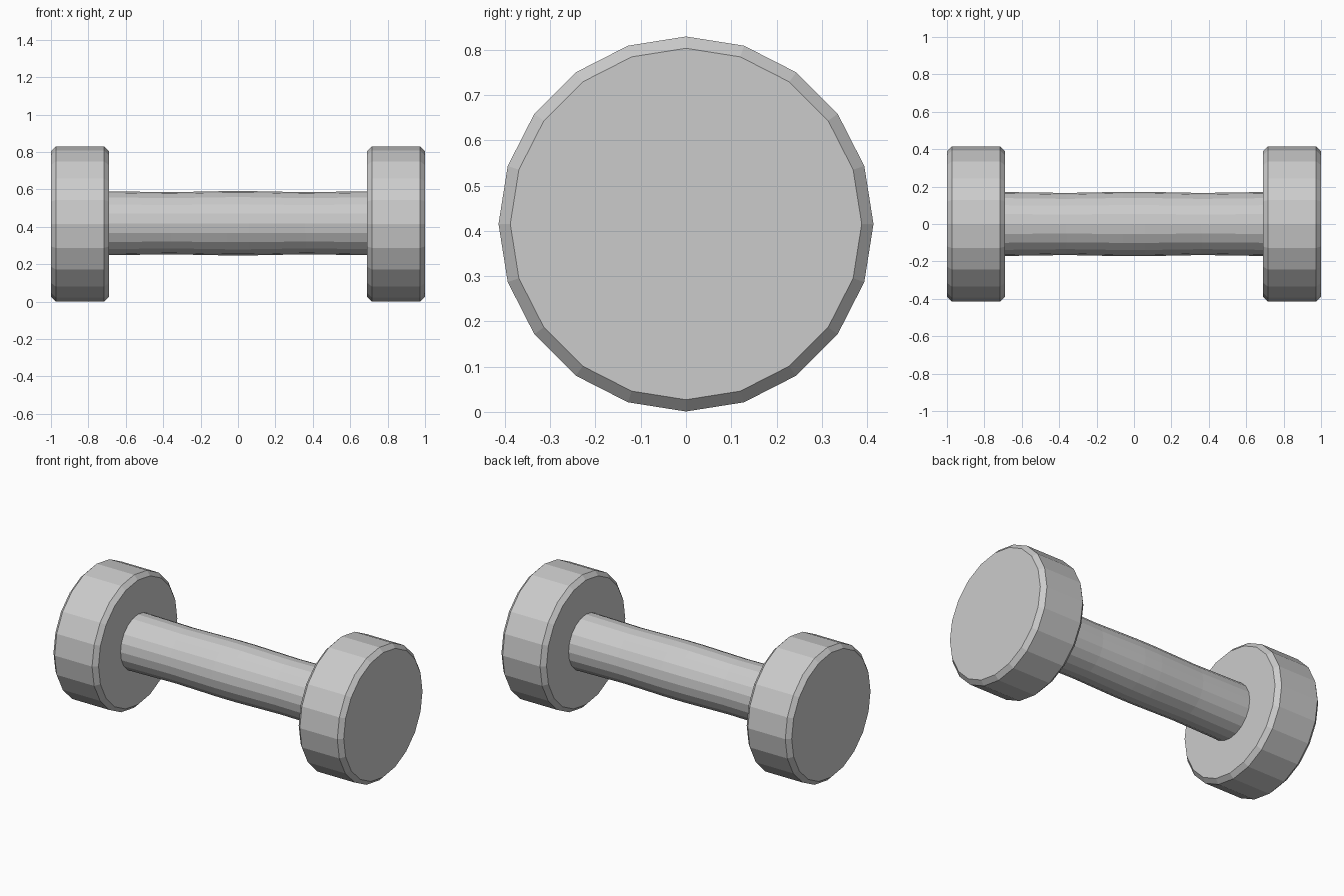
import bpy, math

if "Cube" in bpy.data.objects:
    bpy.data.objects.remove(bpy.data.objects["Cube"])

SIDES = 20
AXIS_Z = 0.415

grey = bpy.data.materials.new("plain grey")
grey.diffuse_color = (0.6, 0.6, 0.6, 1)
grey.use_nodes = True
grey.node_tree.nodes["Principled BSDF"].inputs["Base Color"].default_value = grey.diffuse_color


def lathe_x(name, profile, z):
    """Turn an (x, radius) profile around the x axis, with flat end caps."""
    verts, faces = [], []
    for x, r in profile:
        for i in range(SIDES):
            a = 2 * math.pi * i / SIDES
            verts.append((x, r * math.sin(a), z + r * math.cos(a)))
    for k in range(len(profile) - 1):
        for i in range(SIDES):
            j = (i + 1) % SIDES
            a, b = k * SIDES, (k + 1) * SIDES
            faces.append((a + i, a + j, b + j, b + i)[::-1])
    faces.append(tuple(range(SIDES)))
    last = (len(profile) - 1) * SIDES
    faces.append(tuple(last + i for i in reversed(range(SIDES))))
    mesh = bpy.data.meshes.new(name)
    mesh.from_pydata(verts, [], [f[::-1] for f in faces])
    mesh.materials.append(grey)
    mesh.update()
    obj = bpy.data.objects.new(name, mesh)
    bpy.context.collection.objects.link(obj)
    # consistent outward normals
    import bmesh
    bm = bmesh.new()
    bm.from_mesh(mesh)
    bmesh.ops.recalc_face_normals(bm, faces=bm.faces)
    bm.to_mesh(mesh)
    bm.free()
    return obj


# chamfered end weights
R, C = 0.414, 0.026
for name, x0, x1 in (("left_weight", -1.0, -0.69), ("right_weight", 0.69, 1.0)):
    lathe_x(name, [(x0, R - C), (x0 + C, R), (x1 - C, R), (x1, R - C)], AXIS_Z)

# grip bar, slightly swollen at the middle and the ends
lathe_x("handle", [(-0.7, 0.171), (-0.36, 0.166), (-0.06, 0.172),
                   (0.06, 0.172), (0.36, 0.166), (0.7, 0.171)], 0.419)
